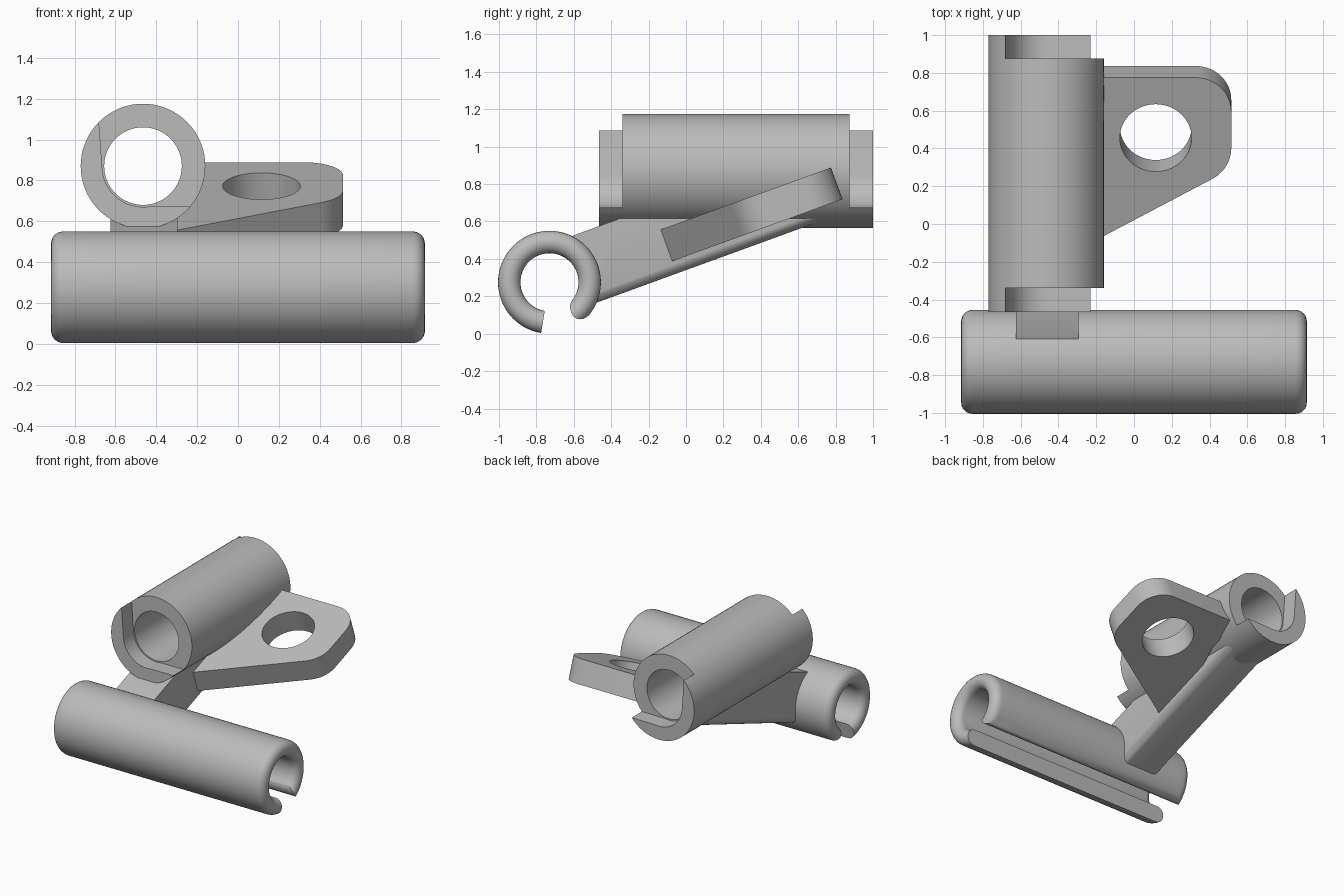
import bpy, bmesh
from math import radians, sin, cos, tan, pi
from mathutils import Vector

cube = bpy.data.objects.get("Cube")
if cube:
    bpy.data.objects.remove(cube)

grey = bpy.data.materials.new("plain_grey")
grey.use_nodes = True
colour = (0.5, 0.5, 0.5, 1)
grey.diffuse_color = colour
grey.node_tree.nodes["Principled BSDF"].inputs["Base Color"].default_value = colour


def finish(name, bm):
    """Turn a bmesh into a shaded object."""
    bmesh.ops.recalc_face_normals(bm, faces=bm.faces[:])
    mesh = bpy.data.meshes.new(name)
    bm.to_mesh(mesh)
    bm.free()
    obj = bpy.data.objects.new(name, mesh)
    bpy.context.collection.objects.link(obj)
    mesh.materials.append(grey)
    bpy.ops.object.select_all(action='DESELECT')
    obj.select_set(True)
    bpy.context.view_layer.objects.active = obj
    bpy.ops.object.shade_smooth_by_angle(angle=radians(30))
    return obj


def arc(cx, cy, r, start, end, n):
    """Points on an arc, angles in degrees, both ends included."""
    step = radians(end - start) / n
    return [Vector((cx + r * cos(radians(start) + step * i),
                    cy + r * sin(radians(start) + step * i))) for i in range(n + 1)]


def circle(cx, cy, r, n=72):
    return arc(cx, cy, r, 0, 360, n)[:-1]


def outline(corners, n=12):
    """Closed outline; a third value on a corner rounds it."""
    points = []
    for i, corner in enumerate(corners):
        p = Vector(corner[:2])
        if len(corner) == 2:
            points.append(p)
            continue
        r = corner[2]
        a = (Vector(corners[i - 1][:2]) - p).normalized()
        b = (Vector(corners[(i + 1) % len(corners)][:2]) - p).normalized()
        half = a.angle(b) / 2
        centre = p + (a + b).normalized() * r / sin(half)
        start = p + a * r / tan(half) - centre
        turn = (pi - 2 * half) * (1 if a.x * b.y - a.y * b.x < 0 else -1)
        for k in range(n + 1):
            t = turn * k / n
            points.append(centre + Vector((start.x * cos(t) - start.y * sin(t),
                                           start.x * sin(t) + start.y * cos(t))))
    return points


def prism(loops, origin, u, v, depth):
    """Extrude a flat shape (outer loop plus holes) along depth."""
    bm = bmesh.new()
    u, v, origin = Vector(u), Vector(v), Vector(origin)
    for loop in loops:
        verts = [bm.verts.new(origin + u * p.x + v * p.y) for p in loop]
        for i, vert in enumerate(verts):
            bm.edges.new((verts[i - 1], vert))
    bmesh.ops.triangle_fill(bm, edges=bm.edges[:], use_beauty=True)
    moved = bmesh.ops.extrude_face_region(bm, geom=bm.faces[:], use_keep_orig=True)
    bmesh.ops.translate(bm, vec=Vector(depth),
                        verts=[g for g in moved["geom"] if isinstance(g, bmesh.types.BMVert)])
    return bm


# Clip: a flat round-edged sheet with a notch, wrapped into an open tube
MID, WALL = 0.215, 0.06
CLIP_Y, CLIP_Z = -0.73, 0.275


def along(deg):
    return radians(deg) * MID


lip, notch, cut = along(-55), along(65), along(260.6)
sheet = outline([(-0.915, lip), (0.915, lip), (0.915, cut + 0.2), (0.115, cut + 0.2),
                 (0.115, notch, 0.1), (-0.19, notch, 0.1),
                 (-0.19, cut + 0.2), (-0.915, cut + 0.2)])


def inset(points, d):
    result = []
    for i, p in enumerate(points):
        d1 = (p - points[i - 1]).normalized()
        d2 = (points[(i + 1) % len(points)] - p).normalized()
        n1, n2 = Vector((-d1.y, d1.x)), Vector((-d2.y, d2.x))
        result.append(p + (n1 + n2) * d / (1 + n1.dot(n2)))
    return result


bm = bmesh.new()
rings = []
for k in range(13):
    t = radians(-90 + 15 * k)
    rings.append([bm.verts.new((p.x, p.y, WALL * sin(t)))
                  for p in inset(sheet, WALL * (1 - cos(t)))])
for low, high in zip(rings, rings[1:]):
    for i in range(len(low)):
        bm.faces.new((low[i - 1], low[i], high[i], high[i - 1]))
caps = [bm.faces.new(rings[0]), bm.faces.new(rings[-1])]
bmesh.ops.triangulate(bm, faces=caps)
for deg in range(-50, 260, 5):
    bmesh.ops.bisect_plane(bm, geom=bm.verts[:] + bm.edges[:] + bm.faces[:],
                           plane_co=(0, along(deg), 0), plane_no=(0, 1, 0))
bmesh.ops.bisect_plane(bm, geom=bm.verts[:] + bm.edges[:] + bm.faces[:],
                       plane_co=(0, cut, 0), plane_no=(0, 1, 0), clear_outer=True)
bmesh.ops.holes_fill(bm, edges=[e for e in bm.edges if e.is_boundary], sides=0)
for vert in bm.verts:
    x, s, h = vert.co
    vert.co = (x, CLIP_Y + (MID + h) * cos(s / MID), CLIP_Z + (MID + h) * sin(s / MID))
finish("clip", bm)

# Tube with a partial wall standing out at each end
TX, TZ, OUTER, BORE = -0.465, 0.87, 0.305, 0.19
finish("tube", prism([circle(TX, TZ, OUTER), circle(TX, TZ, BORE)],
                     (0, -0.34, 0), (1, 0, 0), (0, 0, 1), (0, 1.215, 0)))
end_wall = arc(TX, TZ, OUTER, 135, 320, 37) + arc(TX, TZ, 0.2, 280, 187, 20)
for name, y, length in (("front_end_wall", -0.465, 0.125), ("back_end_wall", 0.875, 0.125)):
    finish(name, prism([end_wall], (0, y, 0), (1, 0, 0), (0, 0, 1), (0, length, 0)))

# Arm: sloping bar from the clip up into the underside of the tube
arm = [Vector(p) for p in ((-0.61, 0.522), (-0.592, 0.44), (-0.518, 0.312), (-0.535, 0.184),
                           (-0.5, 0.158), (0.75, 0.613), (0.75, 0.63), (-0.33, 0.625))]
bm = prism([arm], (-0.625, 0, 0), (0, 1, 0), (0, 0, 1), (0.33, 0, 0))
slope = [e for e in bm.edges if e.calc_length() > 1.2
         and abs(e.verts[0].co.x - e.verts[1].co.x) < 0.01
         and min(v.co.z for v in e.verts) < 0.16 and max(v.co.z for v in e.verts) < 0.62]
bmesh.ops.bevel(bm, geom=slope, offset=0.05, segments=6, profile=0.5, affect='EDGES')
finish("arm", bm)

# Flange: sloping plate with rounded corners and a round hole
tilt = radians(20)
plate = outline([(-0.305, 0), (0.515, 0.459, 0.2), (0.515, 0.974, 0.19),
                 (-0.25, 0.974), (-0.25, 0.7), (-0.305, 0.5)])
finish("flange", prism([plate, circle(0.115, 0.634, 0.19, 64)], (0, -0.14, 0.555),
                       (1, 0, 0), (0, cos(tilt), sin(tilt)),
                       (0, 0.18 * sin(tilt), -0.18 * cos(tilt))))
